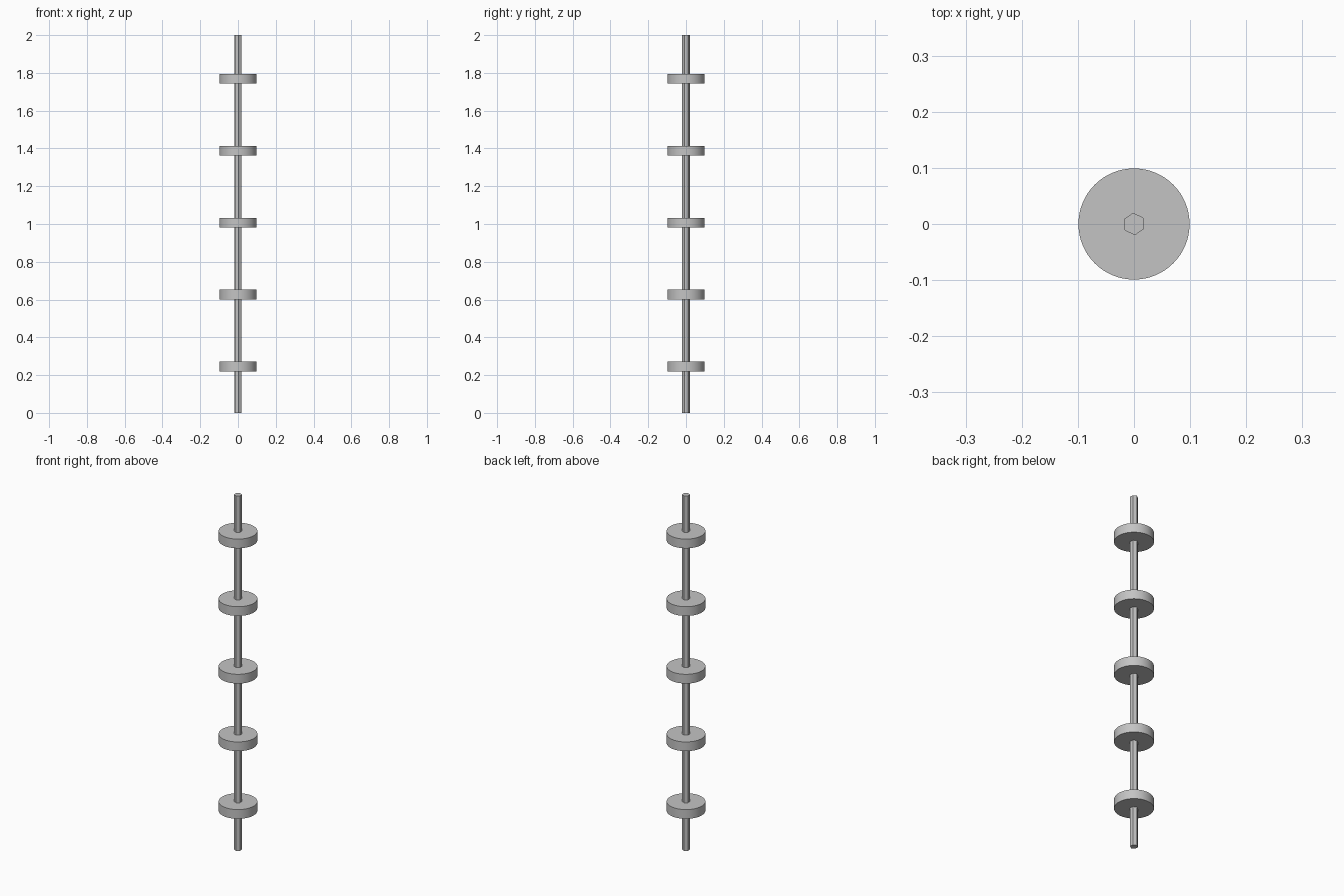
import bpy
import math

cube = bpy.data.objects.get("Cube")
if cube:
    bpy.data.objects.remove(cube, do_unlink=True)

# Single plain grey
grey = bpy.data.materials.new("light_grey")
grey.use_nodes = True
grey.diffuse_color = (0.55, 0.55, 0.55, 1)
grey.node_tree.nodes["Principled BSDF"].inputs["Base Color"].default_value = grey.diffuse_color


def cylinder(name, sides, radius, height, z, turn=0):
    bpy.ops.mesh.primitive_cylinder_add(
        vertices=sides, radius=radius, depth=height,
        location=(0, 0, z), rotation=(0, 0, turn))
    obj = bpy.context.object
    obj.name = name
    obj.data.materials.append(grey)
    return obj


# Hexagonal rod, turned slightly about its axis
cylinder("rod", 6, 0.02, 2, 1, math.radians(5))

# Evenly spaced round discs
SPACING = 0.381
for i in range(5):
    cylinder(f"disc_{i + 1}", 64, 0.099, 0.052, 1.007 + (i - 2) * SPACING)
    bpy.ops.object.shade_smooth_by_angle(angle=math.radians(30))
